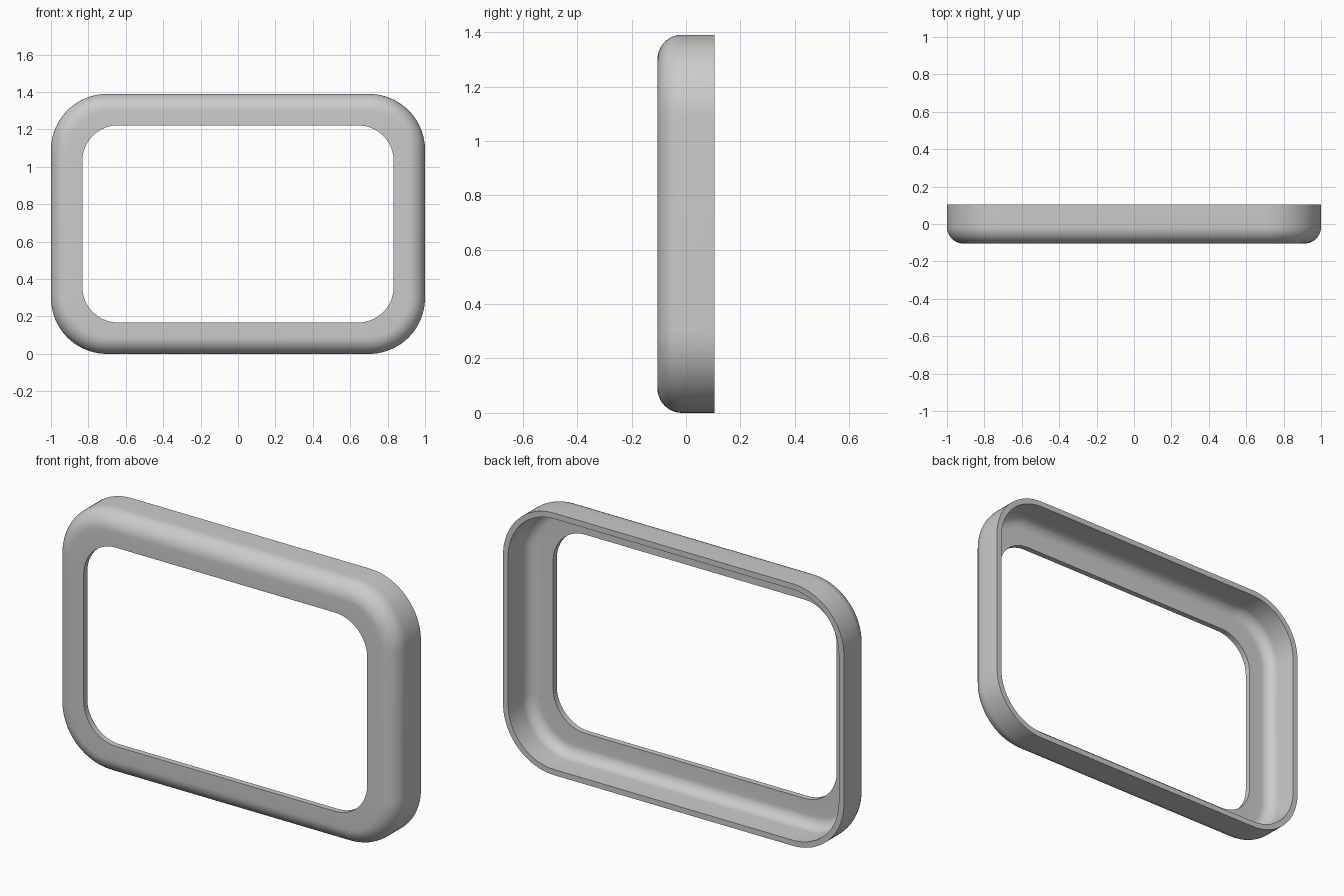
import bpy
import bmesh
from math import cos, sin, pi, radians

cube = bpy.data.objects.get("Cube")
if cube:
    bpy.data.objects.remove(cube, do_unlink=True)

HALF_W, HALF_H, HALF_D = 1.0, 0.695, 0.105
CORNER_R, HOLE_R, HOLE_INSET = 0.30, 0.19, 0.168
EDGE_R, WALL = 0.09, 0.03
CORNER_STEPS, EDGE_STEPS = 20, 10

grey = bpy.data.materials.new("grey")
grey.use_nodes = True
colour = (0.6, 0.6, 0.6, 1)
grey.diffuse_color = colour
grey.node_tree.nodes["Principled BSDF"].inputs["Base Color"].default_value = colour


def rounded_loop(bm, inset, y, radius):
    """Ring of vertices along a rounded rectangle in the upright plane."""
    w, h = HALF_W - inset - radius, HALF_H - inset - radius
    ring = []
    for quarter, (sx, sz) in enumerate(((1, 1), (-1, 1), (-1, -1), (1, -1))):
        for i in range(CORNER_STEPS + 1):
            a = (quarter + i / CORNER_STEPS) * pi / 2
            ring.append(bm.verts.new((sx * w + radius * cos(a), y,
                                      HALF_H + sz * h + radius * sin(a))))
    return ring


def edge_arc(radius):
    """Rounded front edge from the side wall to the front plate."""
    centre_inset, centre_y = EDGE_R, EDGE_R - HALF_D
    arc = []
    for i in range(EDGE_STEPS + 1):
        a = i / EDGE_STEPS * pi / 2
        inset = centre_inset - radius * cos(a)
        arc.append((inset, centre_y - radius * sin(a), CORNER_R - inset))
    return arc


# Cross-section: outer shell, hole edge, then back along the inner shell
section = [(0, HALF_D, CORNER_R)] + edge_arc(EDGE_R)
section += [(HOLE_INSET, -HALF_D, HOLE_R), (HOLE_INSET, WALL - HALF_D, HOLE_R)]
section += edge_arc(EDGE_R - WALL)[::-1] + [(WALL, HALF_D, CORNER_R - WALL)]

# Hollow bezel frame swept from the section
bm = bmesh.new()
rings = [rounded_loop(bm, *point) for point in section]
for a, b in zip(rings, rings[1:] + rings[:1]):
    for i in range(len(a)):
        j = (i + 1) % len(a)
        bm.faces.new((a[i], a[j], b[j], b[i]))
bmesh.ops.recalc_face_normals(bm, faces=bm.faces)
mesh = bpy.data.meshes.new("bezel_frame")
bm.to_mesh(mesh)
bm.free()
mesh.materials.append(grey)
frame = bpy.data.objects.new("bezel_frame", mesh)
bpy.context.collection.objects.link(frame)

bpy.ops.object.select_all(action='DESELECT')
frame.select_set(True)
bpy.context.view_layer.objects.active = frame
bpy.ops.object.shade_smooth_by_angle(angle=radians(30))
